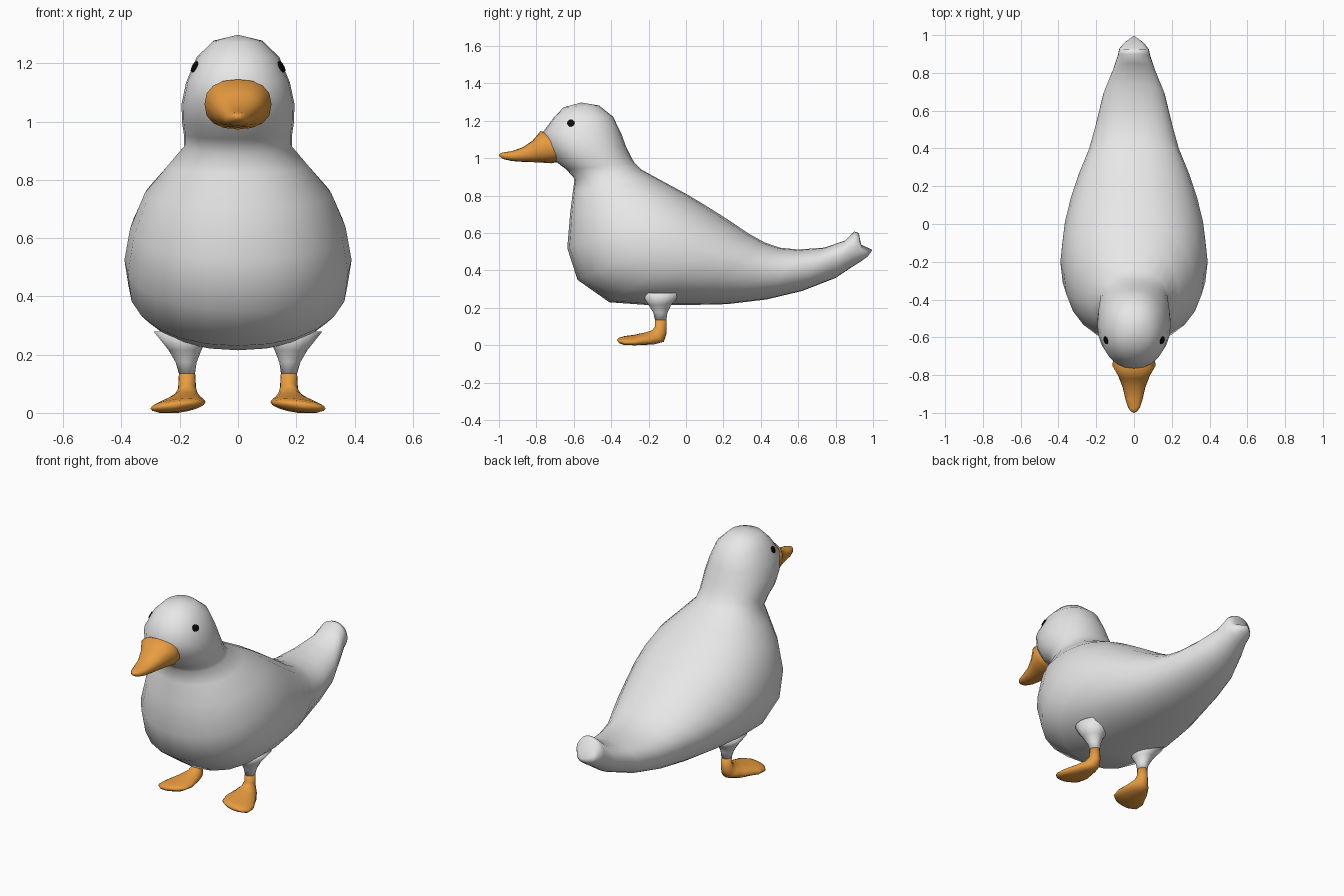
import bpy, bmesh, math
from mathutils import Vector
from mathutils.bvhtree import BVHTree

if "Cube" in bpy.data.objects:
    bpy.data.objects.remove(bpy.data.objects["Cube"])


def material(name, colour):
    m = bpy.data.materials.new(name)
    m.diffuse_color = (*colour, 1)
    m.use_nodes = True
    m.node_tree.nodes["Principled BSDF"].inputs["Base Color"].default_value = m.diffuse_color
    return m


WHITE = material("feather white", (0.8, 0.8, 0.8))
ORANGE = material("orange", (0.8, 0.33, 0.05))
BLACK = material("eye black", (0.004, 0.004, 0.004))


def loft(name, rings, mat, sides=24, power=1.0, start=None, end=None, flip=1):
    """Skin over rings (ay, az, by, bz, half width, centre x), each an oval
    spanning side-view points a and b; start and end are optional poles."""
    bm = bmesh.new()
    loops = []
    for ay, az, by, bz, w, cx in rings:
        loop = []
        for i in range(sides):
            t = 2 * math.pi * i / sides
            c, s = math.cos(t), math.sin(t)
            c = math.copysign(abs(c) ** power, c)
            s = math.copysign(abs(s) ** power, s)
            loop.append(bm.verts.new((flip * (cx + w * s),
                                      (ay + by) / 2 + c * (ay - by) / 2,
                                      (az + bz) / 2 + c * (az - bz) / 2)))
        loops.append(loop)
    for p, q in zip(loops, loops[1:]):
        for i in range(sides):
            j = (i + 1) % sides
            bm.faces.new((p[i], p[j], q[j], q[i]))
    for pole, loop in ((start, loops[0]), (end, loops[-1])):
        if pole:
            v = bm.verts.new((flip * pole[0], pole[1], pole[2]))
            for i in range(sides):
                bm.faces.new((v, loop[i], loop[(i + 1) % sides]))
        else:
            bm.faces.new(loop)
    bmesh.ops.recalc_face_normals(bm, faces=bm.faces)
    for f in bm.faces:
        f.smooth = True
    me = bpy.data.meshes.new(name)
    bm.to_mesh(me)
    bm.free()
    me.materials.append(mat)
    ob = bpy.data.objects.new(name, me)
    bpy.context.collection.objects.link(ob)
    return ob


# Head, neck, body and tail in one skin (front/belly point, back point, width)
body_rings = [
    (-.655, 1.272, -.465, 1.282, .085), (-.705, 1.22, -.39, 1.222, .142),
    (-.765, 1.14, -.345, 1.13, .178), (-.745, 1.06, -.32, 1.06, .194),
    (-.70, .985, -.295, 1.01, .192), (-.64, .94, -.275, .975, .186),
    (-.595, .89, -.24, .94, .185), (-.605, .82, -.13, .88, .24),
    (-.62, .70, 0, .81, .32), (-.635, .52, .10, .75, .37),
    (-.58, .35, .18, .70, .39), (-.41, .23, .25, .655, .377),
    (-.2, .215, .33, .60, .345), (0, .215, .42, .55, .30),
    (.22, .22, .50, .522, .245), (.43, .245, .60, .512, .205),
    (.62, .29, .74, .522, .165), (.80, .36, .85, .56, .108),
    (.89, .42, .90, .608, .085), (.93, .445, .925, .60, .078),
    (.972, .475, .932, .54, .055),
]
body = loft("body", [r + (0,) for r in body_rings], WHITE, power=.93,
            start=(0, -.56, 1.298), end=(0, .997, .51))

# Beak
beak_rings = [
    (-.64, .99, -.68, 1.12, .10), (-.72, .973, -.778, 1.145, .115),
    (-.79, .978, -.82, 1.095, .083), (-.86, .98, -.87, 1.06, .06),
    (-.93, .985, -.93, 1.038, .045), (-.975, .995, -.975, 1.032, .03),
    (-.993, 1.006, -.993, 1.026, .014),
]
loft("beak", [r + (0,) for r in beak_rings], ORANGE, sides=16, power=.85,
     end=(0, -1, 1.017))

# Legs and webbed feet
leg_rings = [
    (-.24, .28, -.02, .28, .10, .19), (-.20, .215, -.08, .215, .056, .182),
    (-.175, .175, -.10, .172, .036, .178), (-.165, .132, -.105, .132, .027, .175),
]
foot_rings = [
    (-.167, .135, -.104, .135, .028, .175), (-.166, .10, -.104, .06, .031, .175),
    (-.18, .08, -.118, .018, .045, .18), (-.22, .068, -.17, .005, .066, .19),
    (-.28, .055, -.27, .002, .093, .204), (-.325, .05, -.33, .006, .088, .213),
    (-.355, .044, -.357, .016, .055, .218),
]
tree_body = BVHTree.FromPolygons([v.co for v in body.data.vertices],
                                 [p.vertices for p in body.data.polygons])
for side, s in (("right", 1), ("left", -1)):
    loft(side + "_leg", leg_rings, WHITE, sides=16, flip=s)
    foot = loft(side + "_foot", foot_rings, ORANGE, sides=16, flip=s,
                end=(.22, -.37, .032))
    # outer edge of each foot dips slightly
    for v in foot.data.vertices:
        if v.co.z < .09:
            v.co.z = max(0, v.co.z - (abs(v.co.x) - .19) * .12)

    # Eye: thin disc laid on the head surface
    hit, normal, _, _ = tree_body.ray_cast(Vector((s, -.615, 1.187)), Vector((-s, 0, 0)))
    bpy.ops.mesh.primitive_cylinder_add(vertices=12, radius=.02, depth=.009,
                                        location=hit + normal * .002)
    eye = bpy.context.object
    eye.name = side + "_eye"
    eye.rotation_euler = normal.to_track_quat('Z', 'Y').to_euler()
    eye.data.materials.append(BLACK)
